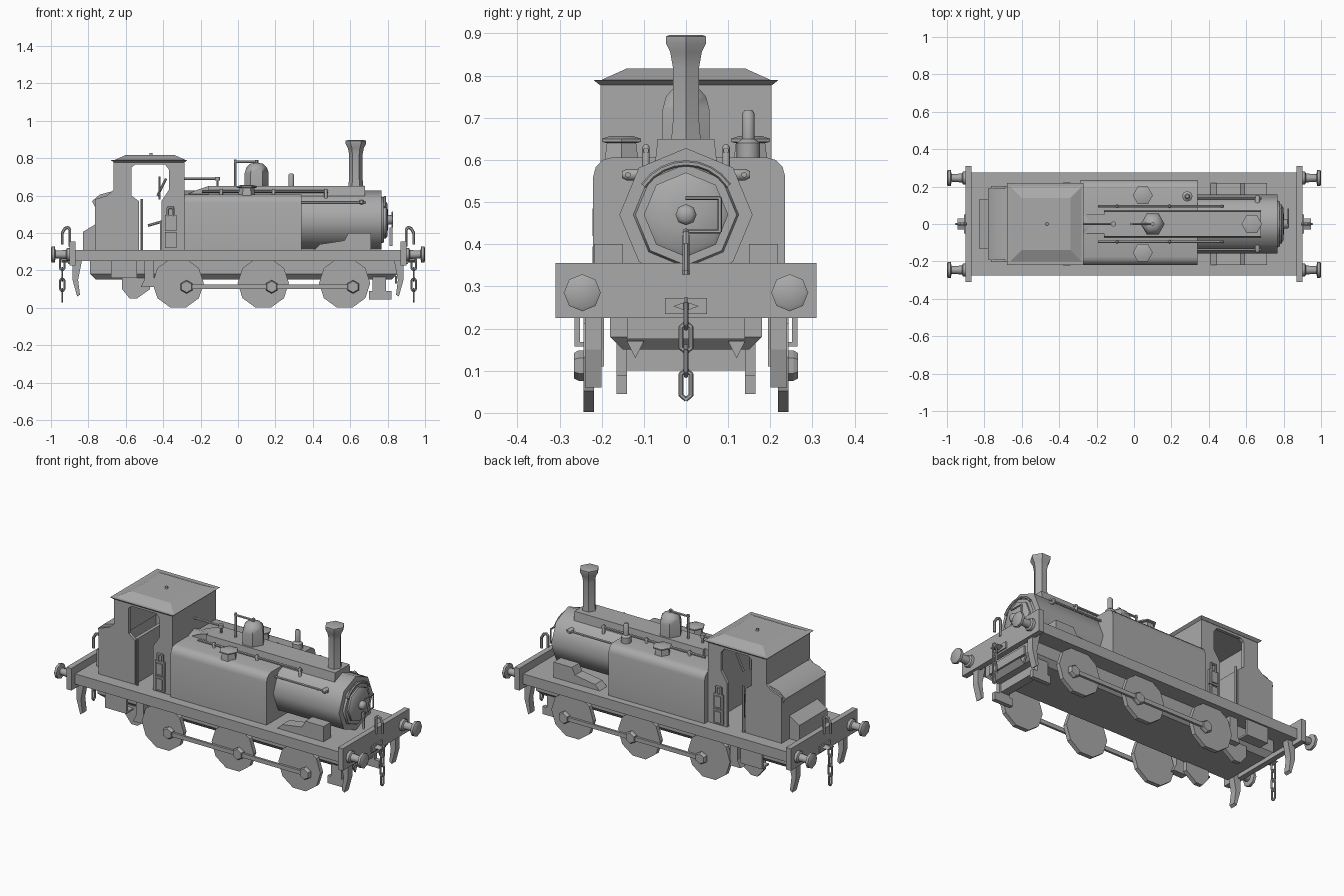
import bpy, bmesh, math
from mathutils import Vector, Matrix

default_cube = bpy.data.objects.get("Cube")
if default_cube:
    bpy.data.objects.remove(default_cube)

GREY = (.4, .4, .4, 1)
material = bpy.data.materials.new("plain_grey")
material.use_nodes = True
material.diffuse_color = GREY
material.node_tree.nodes["Principled BSDF"].inputs["Base Color"].default_value = GREY

# Shared levels and stations
DECK, FRAME_BOTTOM, VALANCE = .31, .15, .25
AXIS, BOILER, SMOKEBOX_END = .47, .158, .768
TANK_TOP, TANK_FRONT = .606, .34
CROWN_TOP, CROWN_FRONT, CHIMNEY = .65, .68, .63
CAB_FRONT, CAB_BACK, CAB_SIDE, EAVES = -.285, -.665, .203, .778
BUNKER_BACK, BUNKER_TOP = -.765, .6
BEAM_BACK, BEAM_FRONT, BEAM_BOTTOM = .868, .9, .225
WHEEL_RADIUS, CRANK_X, CRANK_Z = .137, .045, .112
WHEELS = (-.32, .135, .57)


def finish(name, bm, mirror="", smooth=False):
    bmesh.ops.recalc_face_normals(bm, faces=bm.faces)
    mesh = bpy.data.meshes.new(name)
    bm.to_mesh(mesh)
    bm.free()
    mesh.materials.append(material)
    part = bpy.data.objects.new(name, mesh)
    bpy.context.collection.objects.link(part)
    if smooth:
        bpy.ops.object.select_all(action='DESELECT')
        part.select_set(True)
        bpy.context.view_layer.objects.active = part
        bpy.ops.object.shade_smooth_by_angle(angle=math.radians(50))
    if mirror:
        modifier = part.modifiers.new("mirror", 'MIRROR')
        modifier.use_axis = ['X' in mirror, 'Y' in mirror, False]


def prism(name, outline, start, end, axis='Y', **options):
    """Extrude an (x, z) outline along Y, or a (y, z) outline along X."""
    bm = bmesh.new()
    loops = []
    for depth in (start, end):
        loops.append([bm.verts.new((u, depth, v) if axis == 'Y' else (depth, u, v)) for u, v in outline])
        bm.faces.new(loops[-1])
    near, far = loops
    for i in range(len(near)):
        bm.faces.new((near[i - 1], near[i], far[i], far[i - 1]))
    finish(name, bm, **options)


def box(name, left, right, back, front, bottom, top, **options):
    outline = [(left, bottom), (right, bottom), (right, top), (left, top)]
    prism(name, outline, back, front, **options)


def hipped(name, x, length, width, base, peak, inset):
    """A flat-topped hip rising, or hanging, from a rectangular base."""
    bm = bmesh.new()
    loops = []
    for z, shrink in ((base, 0), (peak, inset)):
        a, b = length / 2 - shrink, width / 2 - shrink
        loops.append([bm.verts.new((x + u * a, v * b, z)) for u, v in ((-1, -1), (1, -1), (1, 1), (-1, 1))])
        bm.faces.new(loops[-1])
    low, high = loops
    for i in range(4):
        bm.faces.new((low[i - 1], low[i], high[i], high[i - 1]))
    finish(name, bm)


def lathe(name, profile, x=0, y=0, z=0, axis='Z', sides=8, turn=0, smooth=True, mirror=""):
    """Revolve (radius, distance) pairs around an axis."""
    bm = bmesh.new()
    rings = []
    for radius, along in profile:
        ring = []
        for i in range(sides):
            angle = turn + math.tau * i / sides
            c, s = radius * math.cos(angle), radius * math.sin(angle)
            offset = {'X': (along, c, s), 'Y': (c, along, s), 'Z': (c, s, along)}[axis]
            ring.append(bm.verts.new(Vector((x, y, z)) + Vector(offset)))
        rings.append(ring)
    for low, high in zip(rings, rings[1:]):
        for i in range(sides):
            bm.faces.new((low[i - 1], low[i], high[i], high[i - 1]))
    bm.faces.new(rings[0])
    bm.faces.new(rings[-1])
    finish(name, bm, mirror, smooth)


def rod(name, points, radius=.007, closed=False, mirror=""):
    """Lay a round bar along a path of points."""
    bm = bmesh.new()
    points = [Vector(p) for p in points]
    targets = points[1:] + points[:1] if closed else points[1:]
    for a, b in zip(points, targets):
        aim = (b - a).to_track_quat('Z', 'Y').to_matrix().to_4x4()
        bmesh.ops.create_cone(bm, cap_ends=True, segments=6, radius1=radius, radius2=radius,
                              depth=(b - a).length + radius / 2, matrix=Matrix.Translation((a + b) / 2) @ aim)
    finish(name, bm, mirror, smooth=True)


def arc(y, z, radius, first, last, steps):
    """Points on a circular arc, with angles in degrees."""
    angles = [math.radians(first + (last - first) * i / steps) for i in range(steps + 1)]
    return [(y + radius * math.cos(a), z + radius * math.sin(a)) for a in angles]


# Footplate and underframe
box("footplate", -.88, .88, -.275, .275, VALANCE, DECK)
box("underframe", -.79, .85, -.18, .18, .18, VALANCE)
hipped("underframe_tray", .03, 1.64, .36, .18, FRAME_BOTTOM, .03)
box("underframe_nose", .85, .86, -.14, .14, .175, BEAM_BOTTOM)
prism("nose_bracket", [(.1, .17), (.14, .17), (.12, .13)], .84, .85, 'X', mirror="Y")

# Boiler and smokebox door
lathe("boiler", [(BOILER, CAB_FRONT), (BOILER, SMOKEBOX_END)], z=AXIS, axis='X')
lathe("smokebox_front", [(.125, SMOKEBOX_END), (.12, .78)], z=AXIS, axis='X')
lathe("smokebox_door", [(.1, .77), (.1, .79), (.088, .798), (.03, .803)], z=AXIS, axis='X')
lathe("door_boss", [(.025, .8), (.025, .82), (.015, .83)], z=AXIS, axis='X')
handle = [(0, -.04), (.08, -.04), (.08, .04), (0, .04)]
rod("door_handle", [(.825, y, AXIS + z) for y, z in handle], radius=.005)
prism("door_lever", [(-.008, .43), (0, .33), (.008, .43)], .81, .825, 'X')
rod("arch_rail", [(.785, y, z) for y, z in arc(0, AXIS, .122, 35, 145, 8)])

# Boiler crown, chimney, dome and valve gear
prism("boiler_crown", [(-.075, .58), (-.067, CROWN_TOP), (.067, CROWN_TOP), (.075, .58)],
      -.16, CROWN_FRONT, 'X')
prism("crown_end", [(CAB_FRONT, .6), (-.16, .6), (-.16, CROWN_TOP), (-.22, .63)], -.05, .05)
lathe("chimney", [(.042, .62), (.04, CROWN_TOP), (.036, .69), (.036, .82), (.043, .855),
                  (.055, .877), (.055, .893), (.045, .896)], x=CHIMNEY, sides=6)
lathe("dome", [(.064, .64), (.064, .72), (.055, .75), (.035, .77), (.01, .775), (.01, .79)], x=.1, sides=6)
rod("valve_post", [(-.015, 0, CROWN_TOP), (-.015, 0, .79)])
rod("valve_arm", [(-.02, 0, .78), (.1, 0, .78)])
rod("whistle_pipe", [(CAB_FRONT, 0, .69), (-.11, 0, .69), (-.11, 0, CROWN_TOP)])
lathe("whistle", [(.014, .68), (.014, .7)], x=-.11)

# Side tanks with rounded shoulders
shoulder = .045
left_arc = arc(.235 - shoulder, TANK_TOP - shoulder, shoulder, 0, 90, 3)
right_arc = arc(shoulder - .22, TANK_TOP - shoulder, shoulder, 90, 180, 3)
prism("side_tanks", [(.235, DECK), *left_arc, *right_arc, (-.22, DECK)], CAB_FRONT, TANK_FRONT, 'X', smooth=True)
lathe("vent_pipe", [(.028, .6), (.028, .64), (.015, .65), (.015, .71), (.009, .718)], x=.285, y=.148)
lathe("tank_filler", [(.046, .6), (.04, .64), (.054, .643), (.054, .65), (.03, .657)],
      x=.047, y=.153, sides=6, mirror="Y")

# Cab walls: each side is one sheet with a doorway and a window
box("cab_front", CAB_FRONT - .02, CAB_FRONT, -CAB_SIDE, CAB_SIDE, DECK, EAVES)
box("cab_back", CAB_BACK, CAB_BACK + .02, -CAB_SIDE, CAB_SIDE, .55, EAVES)
prism("cab_side", [(BUNKER_BACK, DECK), (-.53, DECK), (-.53, .57), (-.57, .6), (-.57, .75), (-.55, .765),
                   (-.39, .765), (-.37, .74), (-.37, .63), (-.41, .57), (-.41, DECK),
                   (CAB_FRONT, DECK), (CAB_FRONT, EAVES), (CAB_BACK, EAVES), (CAB_BACK, .63),
                   (-.7, BUNKER_TOP), (BUNKER_BACK, .58)], .185, CAB_SIDE, mirror="Y")
rod("door_rail", [(-.515, CAB_SIDE, DECK), (-.515, CAB_SIDE, .58)], mirror="Y")

# Bunker, rear locker and cab fittings
box("bunker_front", -.55, -.53, -.19, .19, DECK, .57)
prism("bunker", [(BUNKER_BACK, DECK), (BUNKER_BACK, .54), (-.78, .57), (-.74, .605), (CAB_BACK, .625),
                 (CAB_BACK, DECK)], -.19, .19, smooth=True)
prism("rear_locker", [(-.83, DECK), (-.83, .405), (BUNKER_BACK, .445), (BUNKER_BACK, DECK)], -.13, .13)
rod("regulator", [(-.42, 0, .58), (-.42, 0, .7)])
rod("reverser", [(-.43, .08, .6), (-.385, .08, .69)])
rod("brake_handle", [(-.48, .05, .44), (-.41, .05, .46), (-.41, .05, DECK)])

# Hipped roof over a flared gutter
hipped("roof_gutter", -.475, .41, .44, .79, EAVES, .015)
hipped("roof_top", -.47, .38, .4, .79, .817, .06)
lathe("roof_knob", [(.01, .81), (.008, .828)], x=-.465)

# Tool lockers beside the cab door
for bottom in (.32, .41):
    box("tool_locker", -.39, -.33, .2, .215, bottom, bottom + .085, mirror="Y")
    box("tool_locker_panel", -.38, -.34, .215, .222, bottom + .01, bottom + .075, mirror="Y")
rod("tool_locker_handle", [(x, .21, z) for x, z in ((-.375, .49), (-.375, .535), (-.345, .535), (-.345, .49))],
    mirror="Y")

# Sandboxes and boiler handrails
prism("sandbox", [(.41, DECK), (.44, .34), (.57, .36), (.59, .4), (.71, .4), (.71, DECK)], .15, .218, mirror="Y")
rod("upper_rail", [(-.19, .095, .622), (.48, .095, .622)], mirror="Y")
for x in (-.09, .19, .47):
    lathe("rail_post", [(.009, .57), (.009, .63), (.005, .636)], x=x, y=.095, mirror="Y")
rod("boiler_rail", [(TANK_FRONT, .138, .565), (CROWN_FRONT, .138, .565)], mirror="Y")
lathe("rail_knob", [(.014, .1), (.014, .14), (.008, .152)], x=.66, z=.565, axis='Y', mirror="Y")

# Wheels, crank pins and coupling rods
for x in WHEELS:
    lathe("wheel", [(WHEEL_RADIUS, .218), (WHEEL_RADIUS, .243)], x=x, z=.132, axis='Y',
          sides=10, smooth=False, mirror="Y")
    lathe("crank_pin", [(.036, .24), (.036, .255), (.03, .266)], x=x + CRANK_X, z=CRANK_Z, axis='Y',
          sides=6, turn=math.pi / 6, smooth=False, mirror="Y")
box("coupling_rod", WHEELS[0] + CRANK_X, WHEELS[-1] + CRANK_X, .247, .26, CRANK_Z - .012, CRANK_Z + .012, mirror="Y")

# Steps, hangers and brakes
box("step_plate", -.68, -.54, .252, .265, .165, VALANCE, mirror="Y")
box("step_tread", -.68, -.54, .2, .265, .158, .168, mirror="Y")
prism("rear_hanger", [(-.62, .16), (-.62, .1), (-.58, .05), (-.54, .05), (-.47, .1), (-.47, .16)],
      .14, .165, mirror="Y")
prism("brake_shoe", [(-.5, VALANCE), (-.5, .15), (-.52, .11), (-.43, .11), (-.45, .15), (-.45, VALANCE)],
      .195, .235, mirror="Y")
box("front_hanger", .72, .79, .14, .165, .09, .2, mirror="Y")
box("front_hanger_foot", .7, .82, .14, .165, .045, .09, mirror="Y")
box("front_brake_beam", .73, .78, -.14, .14, .1, FRAME_BOTTOM)

# Beams, buffers and guard irons at both ends
box("buffer_beam", BEAM_BACK, BEAM_FRONT, -.31, .31, BEAM_BOTTOM, .355, mirror="X")
lathe("buffer", [(.036, BEAM_FRONT), (.034, .915), (.024, .92), (.02, .975), (.044, .98), (.044, .995), (.036, 1)],
      y=.246, z=.285, axis='X', mirror="XY")
prism("guard_iron", [(.835, VALANCE), (.885, VALANCE), (.885, .15), (.86, .06), (.845, .07), (.855, .15)],
      .2, .24, mirror="XY")

# Hoses, drawhooks and chains at both ends
hose = [(BEAM_FRONT, .33), (BEAM_FRONT, .42), (.91, .43), (.925, .425), (.94, .4), (.94, .34)]
rod("brake_hose", [(x, 0, z) for x, z in hose], radius=.008, mirror="X")
box("hook_plate", BEAM_FRONT, BEAM_FRONT + .008, -.05, .05, .235, .272, mirror="X")
prism("drawhook", [(-.03, .253), (0, .242), (.03, .253), (0, .264)], BEAM_FRONT, .945, 'X', mirror="X")
for i in range(4):
    link = [(u * .012, v) for u, v in ((0, .035), (1, .025), (1, -.025), (0, -.035), (-1, -.025), (-1, .025))]
    height = .235 - .056 * i
    rod("chain_link", [(.94 + u * (1 - i % 2), u * (i % 2), height + v) for u, v in link],
        radius=.0055, closed=True, mirror="X")
